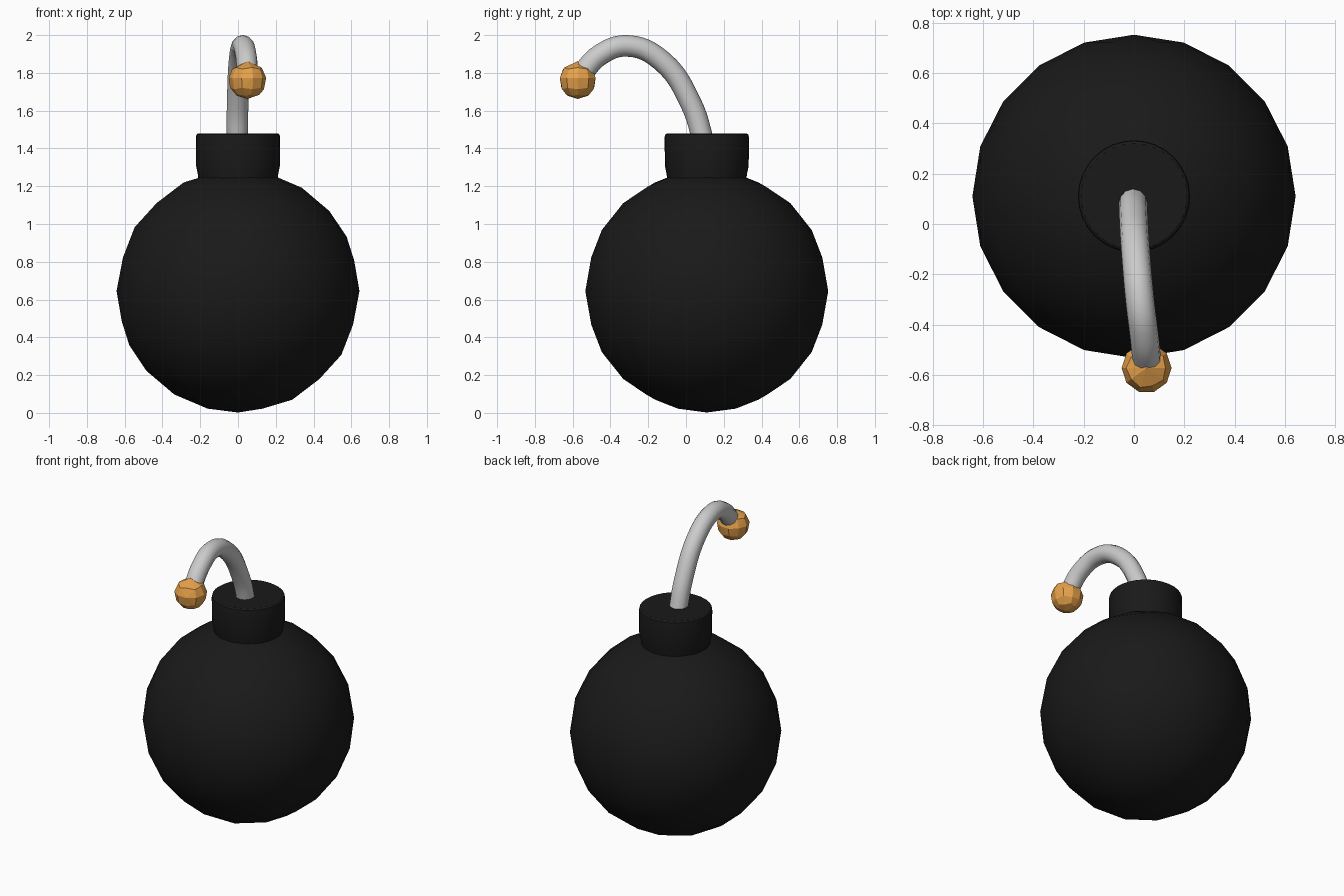
import bpy, bmesh
from math import sin, cos, radians, pi
from mathutils import Vector

if "Cube" in bpy.data.objects:
    bpy.data.objects.remove(bpy.data.objects["Cube"])

BODY_Y = 0.11


def paint(obj, name, rgb):
    mat = bpy.data.materials.get(name) or bpy.data.materials.new(name)
    mat.diffuse_color = (*rgb, 1)
    mat.use_nodes = True
    mat.node_tree.nodes["Principled BSDF"].inputs["Base Color"].default_value = mat.diffuse_color
    obj.data.materials.append(mat)


def add_mesh(name, verts, faces):
    mesh = bpy.data.meshes.new(name)
    mesh.from_pydata(verts, [], faces)
    obj = bpy.data.objects.new(name, mesh)
    bpy.context.collection.objects.link(obj)
    return obj


def smooth(obj, angle=35):
    bpy.ops.object.select_all(action='DESELECT')
    obj.select_set(True)
    bpy.context.view_layer.objects.active = obj
    bpy.ops.object.shade_smooth_by_angle(angle=radians(angle))


BLACK = (0.01, 0.01, 0.01)

# Round body: low-poly icosphere
bpy.ops.mesh.primitive_ico_sphere_add(subdivisions=3, radius=0.643,
                                      location=(0, BODY_Y, 0.645))
body = bpy.context.object
body.name = "body"
paint(body, "black", BLACK)
smooth(body)

# Neck collar: lathed profile with softened rims
profile = [(0.205, 1.20), (0.213, 1.265), (0.222, 1.31), (0.223, 1.46),
           (0.220, 1.473), (0.210, 1.48)]
SIDES = 32
verts = [(r * cos(2 * pi * i / SIDES), r * sin(2 * pi * i / SIDES) + BODY_Y, z)
         for r, z in profile for i in range(SIDES)]
faces = [(a * SIDES + i, a * SIDES + (i + 1) % SIDES,
          (a + 1) * SIDES + (i + 1) % SIDES, (a + 1) * SIDES + i)
         for a in range(len(profile) - 1) for i in range(SIDES)]
faces.append(tuple(reversed(range(SIDES))))
faces.append(tuple(range((len(profile) - 1) * SIDES, len(profile) * SIDES)))
neck = add_mesh("neck", verts, faces)
paint(neck, "black", BLACK)
smooth(neck)

# Fuse: bevelled curve arching over to the front
path = [(-0.004, 0.097, 1.42), (-0.002, 0.03, 1.63), (0.008, -0.13, 1.865),
        (0.024, -0.31, 1.943), (0.042, -0.455, 1.895), (0.052, -0.56, 1.785)]
curve = bpy.data.curves.new("fuse", 'CURVE')
curve.dimensions = '3D'
curve.bevel_depth = 0.057
curve.bevel_resolution = 4
curve.resolution_u = 6
curve.use_fill_caps = True
spline = curve.splines.new('BEZIER')
spline.bezier_points.add(len(path) - 1)
for point, co in zip(spline.bezier_points, path):
    point.co = co
    point.handle_left_type = point.handle_right_type = 'AUTO'
fuse = bpy.data.objects.new("fuse", curve)
bpy.context.collection.objects.link(fuse)

# Spark: two rings of five spikes plus one pointing down
def ring(radius, z):
    return [(radius * cos(pi + 2 * pi * k / 5), radius * sin(pi + 2 * pi * k / 5), z)
            for k in range(5)]

tips = ring(0.182, -0.082) + ring(0.168, 0.12) + [(0, 0, -0.195)]
cage = [(5, 6, 7, 8, 9)]
for k in range(5):
    n = (k + 1) % 5
    cage += [(k, n, 5 + n, 5 + k), (10, n, k)]
spark = add_mesh("spark", tips, cage)
bm = bmesh.new()
bm.from_mesh(spark.data)
spikes = set(bm.verts)
bmesh.ops.bisect_edges(bm, edges=bm.edges[:], cuts=1)
bmesh.ops.poke(bm, faces=bm.faces[:])
# Everything between the spikes is pulled in to a small core
for v in bm.verts:
    if v not in spikes:
        v.co = v.co.normalized() * 0.1
bmesh.ops.recalc_face_normals(bm, faces=bm.faces[:])
bm.to_mesh(spark.data)
bm.free()
spark.location = Vector((0.05, -0.573, 1.762))
paint(spark, "spark_orange", (0.8, 0.36, 0.07))
